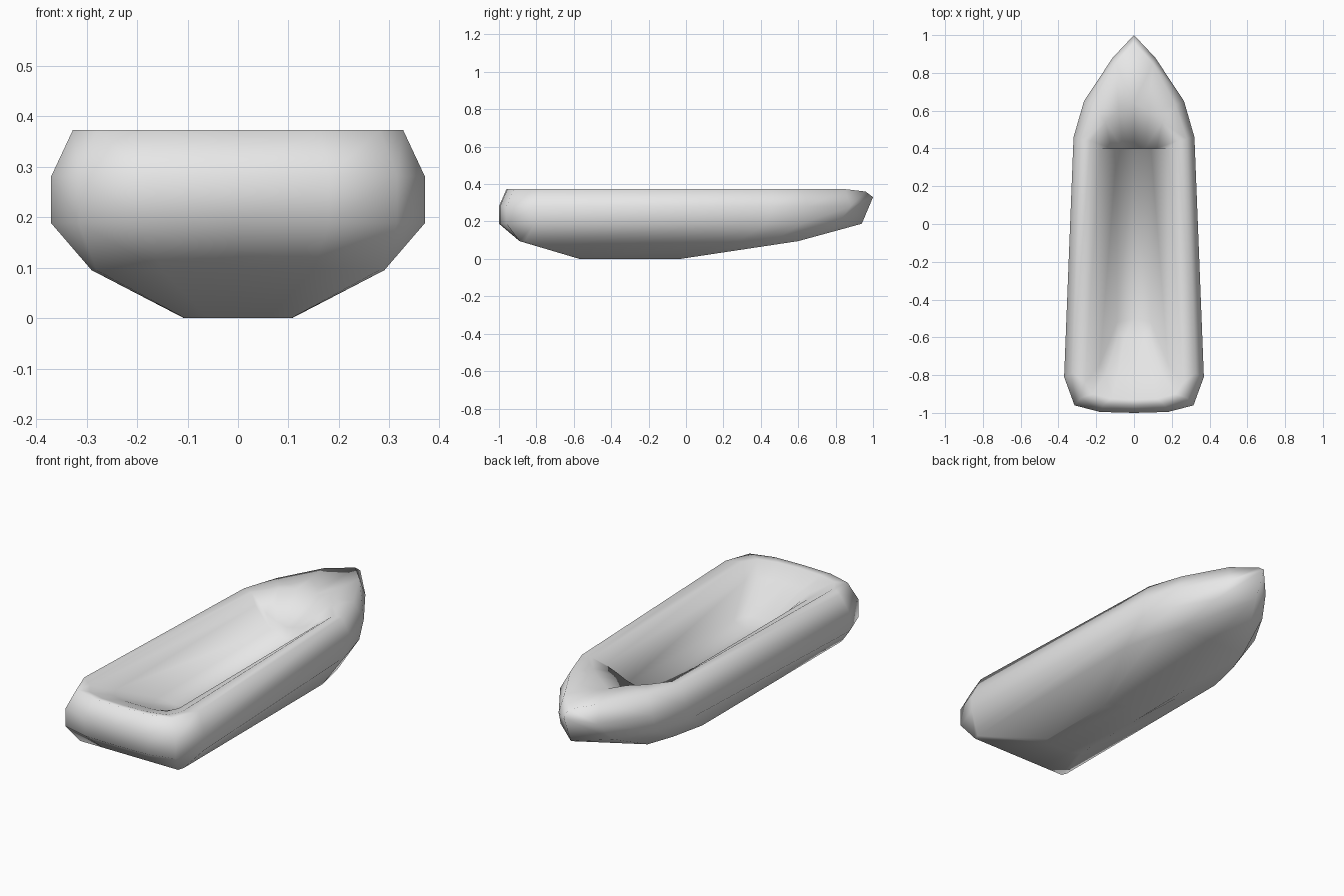
import bpy, bmesh

if "Cube" in bpy.data.objects:
    bpy.data.objects.remove(bpy.data.objects["Cube"])

# half outlines (x, y) from stern centre to bow, with their height and bow-end height
LEVELS = [
    (0.0, 0.0, [(0, -.57), (.06, -.57), (.105, -.57), (.107, -.53), (.107, -.12), (.107, -.07), (.105, -.03), (0, -.03)]),
    (.095, .1, [(0, -.89), (.15, -.89), (.28, -.89), (.29, -.86), (.29, .28), (.25, .46), (.2, .6), (0, .6)]),
    (.188, .188, [(0, -1), (.18, -.995), (.315, -.96), (.37, -.81), (.315, .43), (.26, .62), (.15, .81), (0, .94)]),
    (.281, .33, [(0, -1), (.18, -.995), (.315, -.96), (.37, -.81), (.32, .46), (.265, .65), (.113, .88), (0, 1)]),
    (.373, .36, [(0, -.96), (.16, -.955), (.28, -.92), (.327, -.79), (.28, .45), (.22, .63), (.1, .85), (0, .96)]),
    (.368, .345, [(0, -.93), (.12, -.925), (.22, -.9), (.26, -.84), (.23, .44), (.15, .54), (.08, .6), (0, .64)]),
]
WALL = [(0, -.82), (.09, -.82), (.15, -.8), (.18, -.74), (.18, .4)]
FLOOR = [(0, -.6), (.05, -.6), (.08, -.58), (.09, -.52), (.09, .395)]
STEP = [(.12, .307), (.06, .28), (0, .265)]      # (x, z) of the dipped deck edge at y = 0.4

bm = bmesh.new()
rings = [[bm.verts.new((x, y, zb if i == 7 else z)) for i, (x, y) in enumerate(pts)]
         for z, zb, pts in LEVELS]


def bridge(a, b):
    for i in range(min(len(a), len(b)) - 1):
        bm.faces.new((a[i], a[i + 1], b[i + 1], b[i]))


# outer hull, rounded rim, bow deck and flat keel
for a, b in zip(rings, rings[1:]):
    bridge(a, b)
bm.faces.new(rings[0])

# cockpit walls and floor
inner = rings[-1]
wall = [bm.verts.new((x, y, .33)) for x, y in WALL]
floor = [bm.verts.new((x, y, .23)) for x, y in FLOOR]
keel = [bm.verts.new((0, y, .205)) for y in (-.5, .395)]
bridge(inner, wall)
bridge(wall, floor)
bm.faces.new((floor[0], floor[1], floor[2], floor[3], keel[0]))
bm.faces.new((floor[3], floor[4], keel[1], keel[0]))

# sloping deck in front of the cockpit and the step below it
step = [wall[4]] + [bm.verts.new((x, .4, z)) for x, z in STEP]
bridge(inner[4:], step)
bm.faces.new(step + [keel[1], floor[4]])

# mirror to the other side
copy = bmesh.ops.duplicate(bm, geom=bm.verts[:] + bm.edges[:] + bm.faces[:])["geom"]
for v in copy:
    if isinstance(v, bmesh.types.BMVert):
        v.co.x *= -1
bmesh.ops.remove_doubles(bm, verts=bm.verts[:], dist=1e-4)
bmesh.ops.recalc_face_normals(bm, faces=bm.faces[:])
for f in bm.faces:
    f.smooth = True

mesh = bpy.data.meshes.new("boat_hull")
bm.to_mesh(mesh)
bm.free()
hull = bpy.data.objects.new("boat_hull", mesh)
bpy.context.collection.objects.link(hull)

grey = bpy.data.materials.new("light grey")
grey.diffuse_color = (.8, .8, .8, 1)
grey.use_nodes = True
grey.node_tree.nodes["Principled BSDF"].inputs["Base Color"].default_value = grey.diffuse_color
mesh.materials.append(grey)
